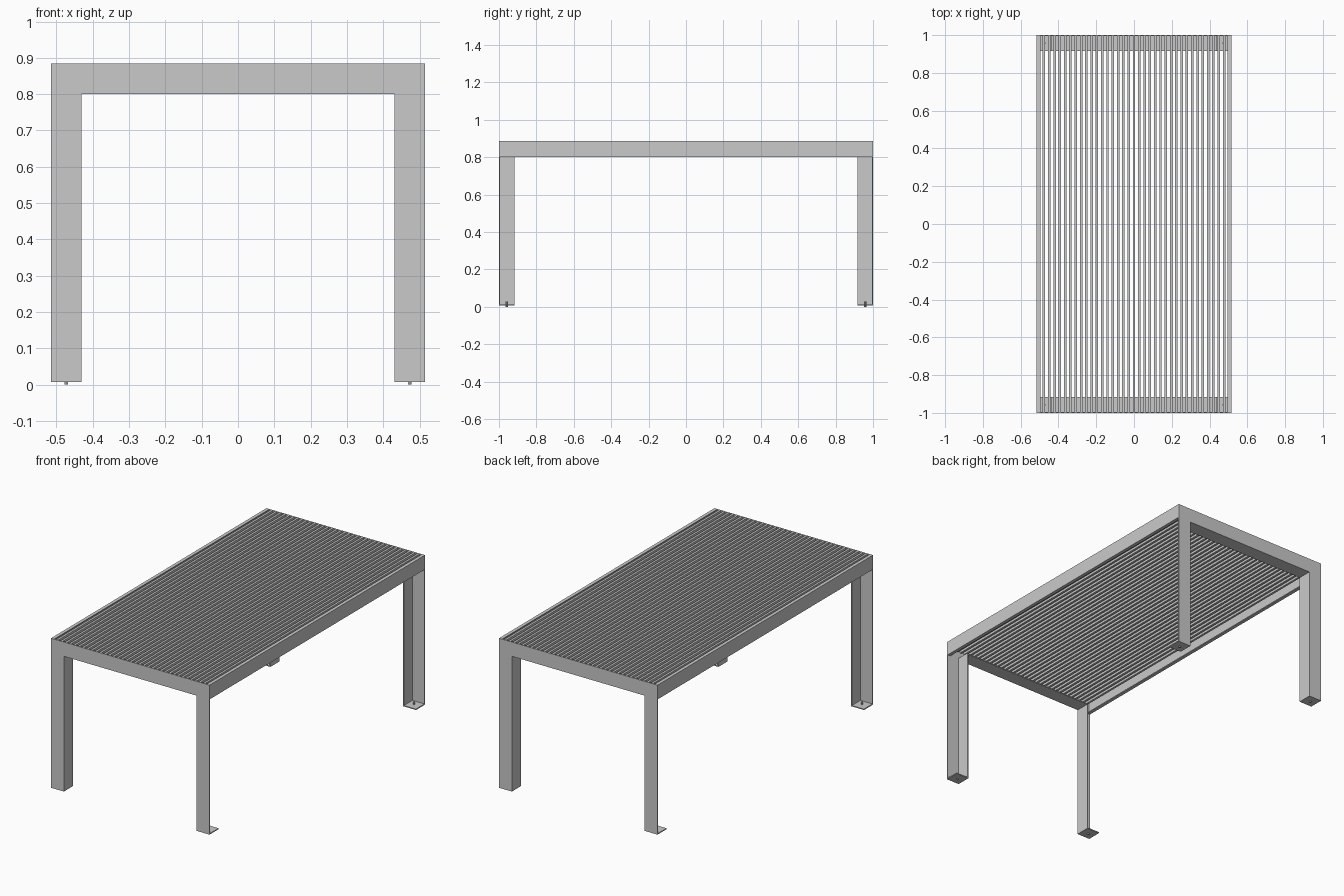
import bpy, bmesh
from mathutils import Matrix, Vector

cube = bpy.data.objects.get("Cube")
if cube:
    bpy.data.objects.remove(cube, do_unlink=True)

steel = bpy.data.materials.new("grey_steel")
steel.use_nodes = True
grey = (0.59, 0.59, 0.59, 1)
steel.diffuse_color = grey
steel.node_tree.nodes["Principled BSDF"].inputs["Base Color"].default_value = grey

# Overall dimensions
W, L, H = 0.515, 1.0, 0.885     # half width, half length, height
B, T = 0.084, 0.006             # profile width, plate thickness
FOOT = 0.007                    # underside of the foot plates
UNDER = H - B                   # underside of the top frame


def finish(name, bm):
    bmesh.ops.recalc_face_normals(bm, faces=bm.faces)
    mesh = bpy.data.meshes.new(name)
    bm.to_mesh(mesh)
    bm.free()
    mesh.materials.append(steel)
    obj = bpy.data.objects.new(name, mesh)
    bpy.context.collection.objects.link(obj)
    return obj


def box(name, x, y, z):
    """Box from (low, high) pairs on each axis."""
    bm = bmesh.new()
    size = Vector([abs(b - a) for a, b in (x, y, z)])
    mid = Vector([(a + b) / 2 for a, b in (x, y, z)])
    bmesh.ops.create_cube(bm, size=1, matrix=Matrix.Translation(mid) @ Matrix.Diagonal(size).to_4x4())
    return finish(name, bm)


def rod(name, x, y, z, radius, sides):
    bm = bmesh.new()
    bmesh.ops.create_cone(bm, cap_ends=True, segments=sides, radius1=radius, radius2=radius,
                          depth=z[1] - z[0], matrix=Matrix.Translation((x, y, sum(z) / 2)))
    return finish(name, bm)


def prism(name, outline, start, end):
    """Extrude an (x, z) outline along y."""
    bm = bmesh.new()
    face = bm.faces.new([bm.verts.new((x, start, z)) for x, z in outline])
    new = bmesh.ops.extrude_face_region(bm, geom=[face])["geom"]
    bmesh.ops.translate(bm, vec=(0, end - start, 0),
                        verts=[v for v in new if isinstance(v, bmesh.types.BMVert)])
    return finish(name, bm)


# End frames: arch plate, inward web under the beam and inside each leg, feet
arch = [(-W, FOOT), (-W, H), (W, H), (W, FOOT),
        (W - B, FOOT), (W - B, UNDER), (B - W, UNDER), (B - W, FOOT)]
for end, sy in (("front", -1), ("back", 1)):
    prism(end + "_arch_plate", arch, sy * L, sy * (L - T))
    depth = (sy * (L - B), sy * (L - T))
    box(end + "_beam_web", (B - W, W - B), depth, (UNDER, UNDER + T))
    for side, sx in (("right", -1), ("left", 1)):
        tag = f"{end}_{side}_"
        inner = sx * (W - B)
        box(tag + "leg_web", (inner, inner + sx * T), depth, (FOOT, UNDER + T))
        box(tag + "foot_plate", (inner + sx * T, sx * W), depth, (FOOT, FOOT + T))
        rod(tag + "levelling_bolt", sx * (W - B / 2), sy * (L - B / 2), (0, 0.027), 0.006, 6)

# Side rails: channels opening inward
run = (T - L, L - T)
LIP = 0.02
for side, sx in (("right", -1), ("left", 1)):
    channel = [(W, UNDER), (W, H), (W - LIP, H), (W - LIP, H - T),
               (W - T, H - T), (W - T, UNDER + T), (W - LIP, UNDER + T), (W - LIP, UNDER)]
    prism(side + "_side_rail", [(sx * x, z) for x, z in channel], *run)

# Lengthwise slats spanning between the end plates
COUNT, SLAT, DEEP = 35, 0.013, 0.04
pitch = 2 * (W - LIP) / (COUNT + 0.3)
for i in range(COUNT):
    x = (i - (COUNT - 1) / 2) * pitch
    box(f"slat_{i + 1}", (x - SLAT / 2, x + SLAT / 2), run, (H - DEEP, H))
